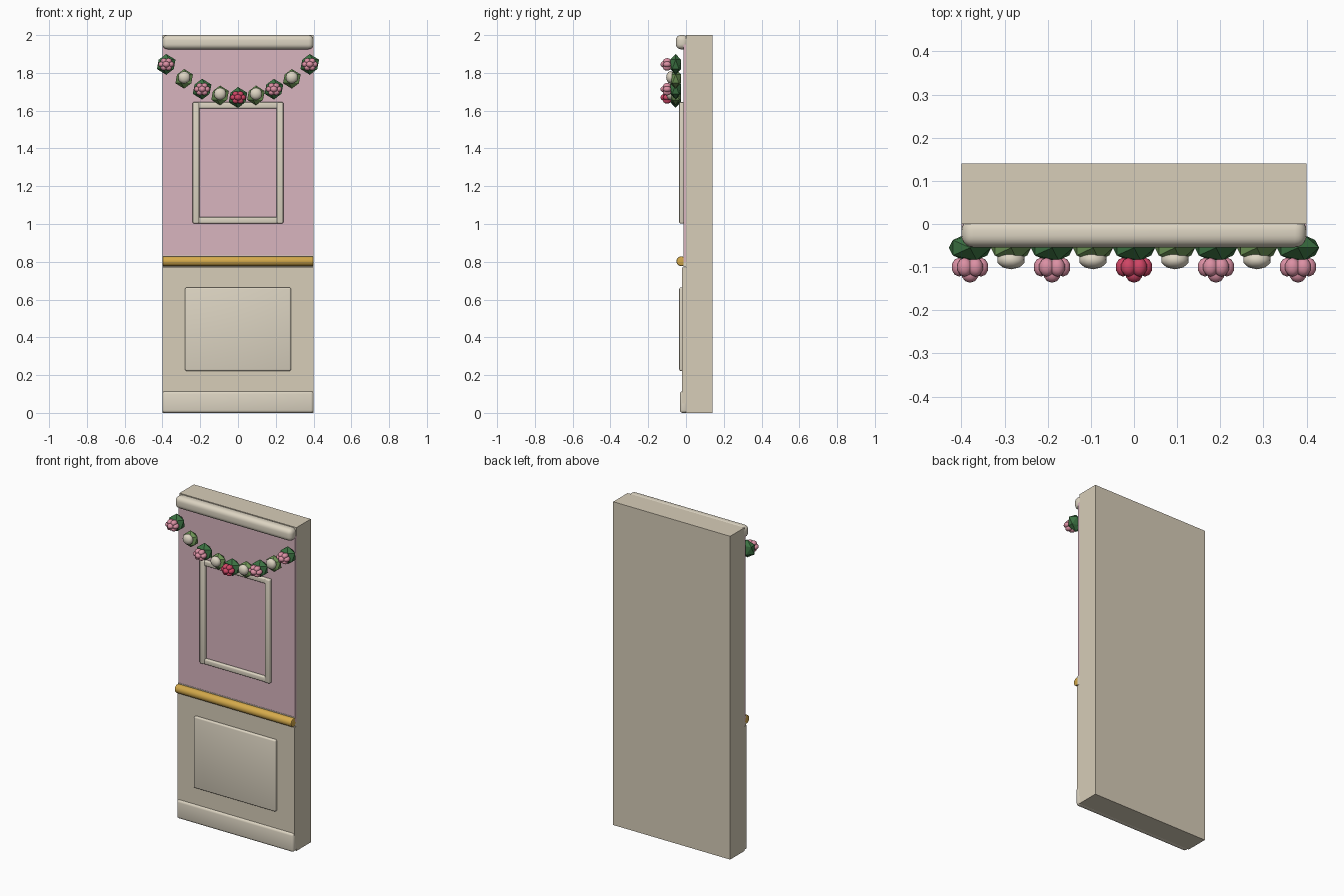
import bpy
import math
from mathutils import Matrix, Vector
import bmesh

if "Cube" in bpy.data.objects:
    bpy.data.objects.remove(bpy.data.objects["Cube"], do_unlink=True)


def material(name, rgb):
    m = bpy.data.materials.new(name)
    m.use_nodes = True
    m.diffuse_color = (*rgb, 1)
    bsdf = m.node_tree.nodes["Principled BSDF"]
    bsdf.inputs["Base Color"].default_value = (*rgb, 1)
    bsdf.inputs["Roughness"].default_value = 0.6
    return m


CREAM = material("cream", (0.68, 0.61, 0.48))
IVORY = material("ivory", (0.72, 0.66, 0.54))
BLUSH = material("blush_pink", (0.69, 0.46, 0.52))
GOLD = material("gold", (0.66, 0.40, 0.07))
DARK_LEAF = material("dark_green", (0.045, 0.17, 0.055))
LIGHT_LEAF = material("light_green", (0.15, 0.29, 0.09))
ROSE = material("rose_pink", (0.71, 0.28, 0.37))
DEEP_ROSE = material("deep_rose", (0.62, 0.06, 0.13))


def add_object(name, bm, mat, smooth=False):
    mesh = bpy.data.meshes.new(name)
    bm.to_mesh(mesh)
    bm.free()
    mesh.materials.append(mat)
    if smooth:
        mesh.shade_smooth()
    obj = bpy.data.objects.new(name, mesh)
    bpy.context.collection.objects.link(obj)
    return obj


def box(name, x, y, z, mat, bevel=0, segments=3):
    """Box from (min, max) pairs, with optionally rounded edges."""
    bm = bmesh.new()
    size = Vector((x[1] - x[0], y[1] - y[0], z[1] - z[0]))
    centre = Vector((sum(x), sum(y), sum(z))) / 2
    bmesh.ops.create_cube(bm, size=1, matrix=Matrix.Translation(centre) @ Matrix.Diagonal((*size, 1)))
    if bevel:
        bmesh.ops.bevel(bm, geom=bm.edges[:], offset=bevel, segments=segments,
                        profile=0.5, affect='EDGES', clamp_overlap=True)
    obj = add_object(name, bm, mat)
    if bevel:
        bpy.ops.object.select_all(action='DESELECT')
        obj.select_set(True)
        bpy.context.view_layer.objects.active = obj
        bpy.ops.object.shade_smooth_by_angle(angle=math.radians(40))
    return obj


def ball(bm, centre, radii, detail):
    bmesh.ops.create_icosphere(bm, subdivisions=detail, radius=1,
                               matrix=Matrix.Translation(centre) @ Matrix.Diagonal((*radii, 1)))


# Wall slab and its two facings
W = 0.4
FULL = (-W, W)
box("wall_slab", FULL, (0, 0.14), (0, 2), CREAM)
box("upper_facing", FULL, (-0.012, 0.002), (0.8, 1.95), BLUSH)
box("lower_facing", FULL, (-0.02, 0.002), (0.05, 0.77), CREAM)

# Mouldings
box("baseboard", FULL, (-0.032, 0.01), (0, 0.115), IVORY, 0.014)
box("crown_moulding", FULL, (-0.054, 0.012), (1.925, 2), IVORY, 0.027, 5)
box("chair_rail_back", FULL, (-0.014, 0.008), (0.772, 0.832), IVORY)
box("lower_raised_panel", (-0.28, 0.28), (-0.036, -0.01), (0.222, 0.664), IVORY, 0.008)

# Gold rail
bm = bmesh.new()
bmesh.ops.create_cone(bm, cap_ends=True, segments=20, radius1=0.026, radius2=0.026, depth=2 * W,
                      matrix=Matrix.Translation((0, -0.025, 0.803)) @ Matrix.Rotation(math.pi / 2, 4, 'Y'))
caps = [e for e in bm.edges if abs(e.verts[0].co.x - e.verts[1].co.x) < 0.01]
bmesh.ops.bevel(bm, geom=caps, offset=0.006, segments=2, profile=0.5, affect='EDGES')
rail = add_object("gold_rail", bm, GOLD)
bpy.ops.object.select_all(action='DESELECT')
rail.select_set(True)
bpy.context.view_layer.objects.active = rail
bpy.ops.object.shade_smooth_by_angle(angle=math.radians(40))

# Picture frame moulding on the upper facing
for side, s in (("left", 1), ("right", -1)):
    box(f"frame_{side}_stile", sorted((s * 0.205, s * 0.24)), (-0.036, -0.01), (1.003, 1.645), IVORY, 0.007)
for side, z in (("bottom", 1.003), ("top", 1.612)):
    box(f"frame_{side}_rail", (-0.238, 0.238), (-0.032, -0.01), (z, z + 0.033), IVORY, 0.007)

# Flower garland hanging in a shallow curve
for i in range(9):
    t = (i - 4) / 4
    x, z = 0.38 * t, 1.67 + 0.175 * t * t
    is_rose = i % 2 == 0

    r = 0.055 if is_rose else 0.052
    bm = bmesh.new()
    ball(bm, (x, -0.055, z), (r, 0.034, r), 1)
    add_object(f"leaf_cluster_{i + 1}", bm, DARK_LEAF if is_rose else LIGHT_LEAF)

    bm = bmesh.new()
    if is_rose:
        # Six petals around a raised heart
        for k in range(6):
            a = k * math.pi / 3
            ball(bm, (x + 0.025 * math.cos(a), -0.1, z + 0.02 * math.sin(a)), (0.018, 0.022, 0.016), 2)
        ball(bm, (x, -0.116, z), (0.02, 0.02, 0.017), 2)
        add_object(f"rose_{i + 1}", bm, DEEP_ROSE if i == 4 else ROSE, smooth=True)
    else:
        ball(bm, (x, -0.083, z + 0.008), (0.033, 0.022, 0.033), 2)
        add_object(f"bud_{i + 1}", bm, IVORY, smooth=True)
